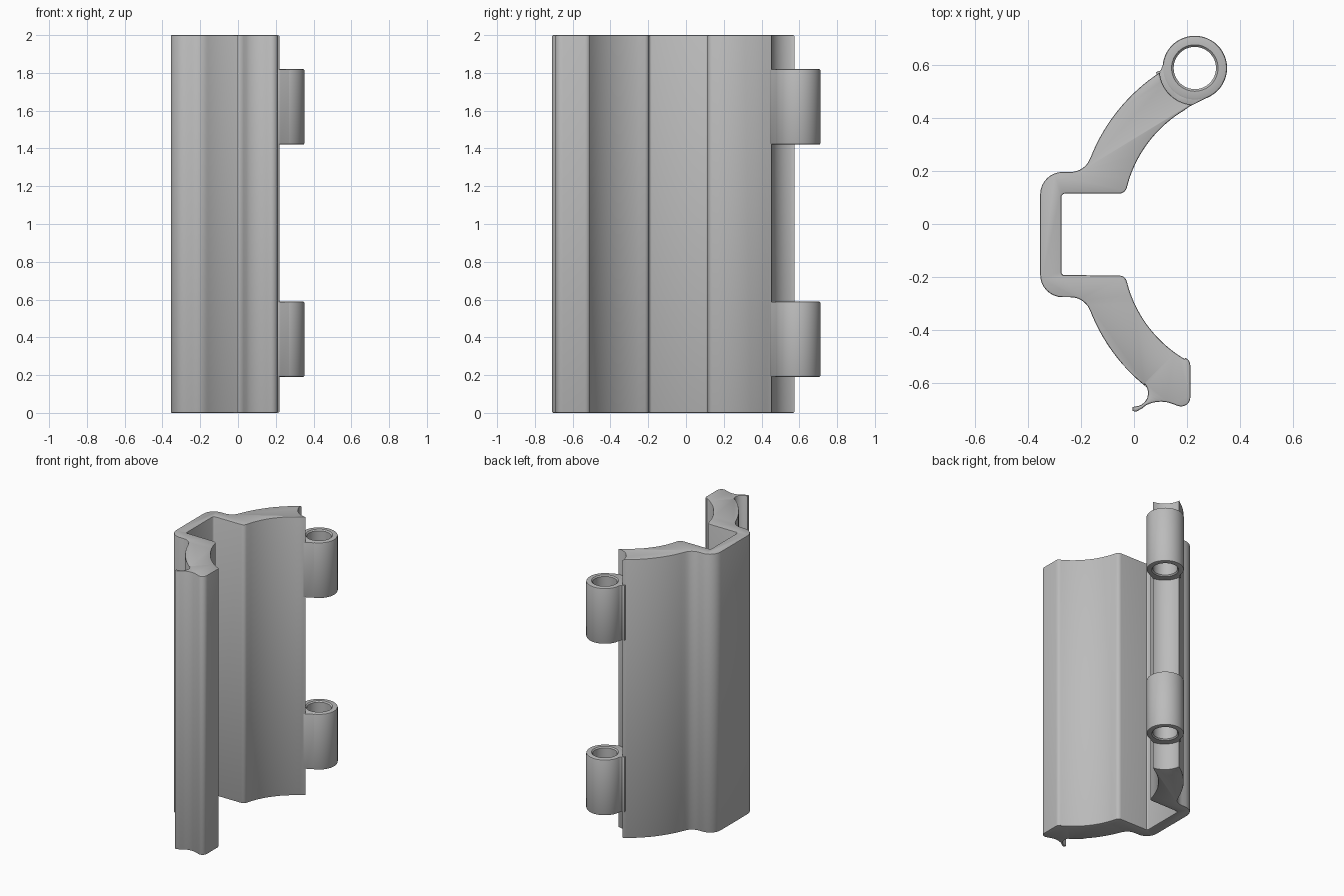
import bpy, bmesh, math
from mathutils import Vector

if "Cube" in bpy.data.objects:
    bpy.data.objects.remove(bpy.data.objects["Cube"])

grey = bpy.data.materials.new("plain grey")
grey.diffuse_color = (0.5, 0.5, 0.5, 1)
grey.use_nodes = True
grey.node_tree.nodes["Principled BSDF"].inputs["Base Color"].default_value = grey.diffuse_color
PIN = Vector((0.23, 0.59))          # hinge axis


def arc3(a, b, c, n=8):
    """Points along the circle arc from a through b to c."""
    (ax, ay), (bx, by), (cx, cy) = a, b, c
    d = 2 * (ax * (by - cy) + bx * (cy - ay) + cx * (ay - by))
    sa, sb, sc = ax * ax + ay * ay, bx * bx + by * by, cx * cx + cy * cy
    ux = (sa * (by - cy) + sb * (cy - ay) + sc * (ay - by)) / d
    uy = (sa * (cx - bx) + sb * (ax - cx) + sc * (bx - ax)) / d
    r = math.hypot(ax - ux, ay - uy)
    t0 = math.atan2(ay - uy, ax - ux)
    tb = (math.atan2(by - uy, bx - ux) - t0) % math.tau
    tc = (math.atan2(cy - uy, cx - ux) - t0) % math.tau
    if tb > tc:
        tc -= math.tau
    return [(ux + r * math.cos(t0 + tc * i / n), uy + r * math.sin(t0 + tc * i / n))
            for i in range(n + 1)]


def around_pin(r, d0, d1, n):
    return [(PIN.x + r * math.cos(math.radians(d0 + (d1 - d0) * i / n)),
             PIN.y + r * math.sin(math.radians(d0 + (d1 - d0) * i / n))) for i in range(n + 1)]


def flip(pts):
    """Mirror across the middle of the channel, reversing the order."""
    return [(x, -0.08 - y) for x, y in reversed(pts)]


def finish(name, bm):
    bmesh.ops.recalc_face_normals(bm, faces=bm.faces)
    me = bpy.data.meshes.new(name)
    bm.to_mesh(me)
    bm.free()
    me.materials.append(grey)
    ob = bpy.data.objects.new(name, me)
    bpy.context.collection.objects.link(ob)
    bpy.ops.object.select_all(action='DESELECT')
    ob.select_set(True)
    bpy.context.view_layer.objects.active = ob
    bpy.ops.object.shade_smooth_by_angle(angle=math.radians(35))


def extrude(name, pts, z0, z1, bevel):
    bm = bmesh.new()
    cap = bm.faces.new([bm.verts.new((x, y, z0)) for x, y in pts])
    out = bmesh.ops.extrude_face_region(bm, geom=[cap], use_keep_orig=True)
    top = [v for v in out["geom"] if isinstance(v, bmesh.types.BMVert)]
    bmesh.ops.translate(bm, verts=top, vec=(0, 0, z1 - z0))
    bmesh.ops.recalc_face_normals(bm, faces=bm.faces)
    rims = [e for e in bm.edges if abs(e.verts[0].co.z - e.verts[1].co.z) < 1e-6]
    bmesh.ops.bevel(bm, geom=rims, offset=bevel, segments=2, profile=0.5, affect='EDGES')
    finish(name, bm)


# Outer side of the upper arm, running from the arm tip to the channel corner
outer = (arc3((0.10, 0.575), (-0.055, 0.437), (-0.165, 0.25), 16)
         + arc3((-0.175, 0.231), (-0.203, 0.206), (-0.243, 0.197), 6)
         + arc3((-0.27, 0.197), (-0.33, 0.172), (-0.355, 0.112), 8))
# Inner side, running from the channel to the arm
inner = ([(-0.262, 0.115)] + arc3((-0.055, 0.115), (-0.038, 0.121), (-0.027, 0.138), 5)
         + arc3((-0.018, 0.17), (0.065, 0.322), (0.19, 0.43), 16))
corner = arc3((-0.275, 0.102), (-0.271, 0.111), (-0.262, 0.115), 3)[:-1]
# Catch at the end of the lower arm
catch = (arc3((0.03, -0.597), (0.053, -0.645), (0.018, -0.688), 10)
         + [(-0.005, -0.692), (-0.005, -0.708), (0.01, -0.709), (0.03, -0.698)]
         + arc3((0.045, -0.686), (0.10, -0.672), (0.15, -0.682), 7)
         + arc3((0.165, -0.688), (0.201, -0.682), (0.213, -0.65), 6)
         + arc3((0.213, -0.535), (0.209, -0.519), (0.195, -0.507), 4))
cradle = arc3((0.22, 0.452), (0.138, 0.488), (0.098, 0.568), 12)   # hollow facing the hinge

profile = (outer + flip(outer)[:-2] + catch + flip(inner)[:-1] + flip(corner)
           + corner + inner + cradle)
# The two corner lists already meet the channel floor and sides
clean = [p for i, p in enumerate(profile)
         if (Vector(p) - Vector(profile[i - 1])).length > 0.001]
extrude("clip_body", clean, 0, 2, 0.006)


def knuckle(name, z0, z1):
    """Hinge tube with softened rims, turned about the hinge axis."""
    b, n = 0.008, 48
    section = [(0.08, z0 + b), (0.088, z0), (0.114, z0), (0.1197, z0 + 0.0023), (0.122, z0 + b),
               (0.122, z1 - b), (0.1197, z1 - 0.0023), (0.114, z1), (0.088, z1), (0.08, z1 - b)]
    bm = bmesh.new()
    rings = [[bm.verts.new((PIN.x + r * math.cos(math.tau * i / n),
                            PIN.y + r * math.sin(math.tau * i / n), z)) for i in range(n)]
             for r, z in section]
    for k, ring in enumerate(rings):
        nxt = rings[(k + 1) % len(rings)]
        for i in range(n):
            j = (i + 1) % n
            bm.faces.new((ring[i], ring[j], nxt[j], nxt[i]))
    finish(name, bm)


# Hinge knuckles and the webs that join them to the arm
web = ([(0.115, 0.615), (0.10, 0.58)] + around_pin(0.147, 186, 262, 10)
       + [(0.225, 0.452), (0.29, 0.485)] + around_pin(0.1, 295, 170, 14))
for tag, z in (("lower", 0.19), ("upper", 1.42)):
    knuckle(tag + "_hinge_knuckle", z, z + 0.4)
    extrude(tag + "_hinge_web", web, z + 0.002, z + 0.398, 0.004)
